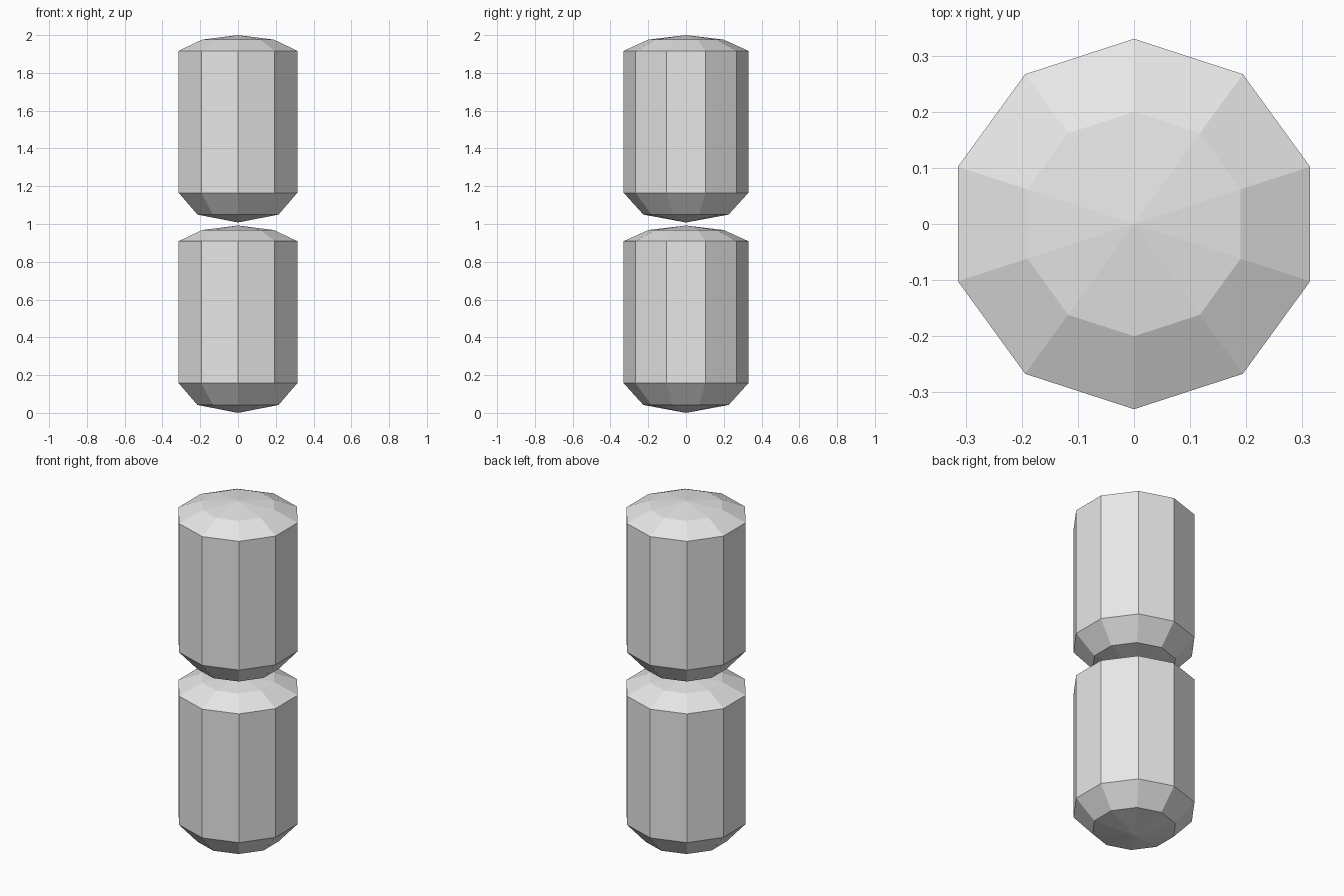
import bpy, bmesh, math

if "Cube" in bpy.data.objects:
    bpy.data.objects.remove(bpy.data.objects["Cube"])

grey = bpy.data.materials.new("light_grey")
grey.diffuse_color = (0.8, 0.8, 0.8, 1)
grey.use_nodes = True
grey.node_tree.nodes["Principled BSDF"].inputs["Base Color"].default_value = grey.diffuse_color

SIDES = 10
BOTTOM_TIP, TOP_TIP = 0.0, 0.992
# (radius, height) of each ring between the tips
RINGS = [(0.226, 0.042), (0.33, 0.157), (0.33, 0.909), (0.2, 0.968)]


def capsule(name, z0):
    """Ten-sided faceted capsule with blunt pointed ends."""
    bm = bmesh.new()
    rings = []
    for r, z in RINGS:
        angles = [math.pi / 2 + 2 * math.pi * i / SIDES for i in range(SIDES)]
        rings.append([bm.verts.new((r * math.cos(a), r * math.sin(a), z)) for a in angles])
    low = bm.verts.new((0, 0, BOTTOM_TIP))
    high = bm.verts.new((0, 0, TOP_TIP))
    for i in range(SIDES):
        j = (i + 1) % SIDES
        bm.faces.new((low, rings[0][j], rings[0][i]))
        for a, b in zip(rings, rings[1:]):
            bm.faces.new((a[i], a[j], b[j], b[i]))
        bm.faces.new((rings[-1][i], rings[-1][j], high))
    mesh = bpy.data.meshes.new(name)
    bm.to_mesh(mesh)
    bm.free()
    mesh.materials.append(grey)
    obj = bpy.data.objects.new(name, mesh)
    obj.location.z = z0
    bpy.context.collection.objects.link(obj)


# Two identical capsules, stacked with a narrow gap
capsule("lower_capsule", 0.0)
capsule("upper_capsule", 1.008)
